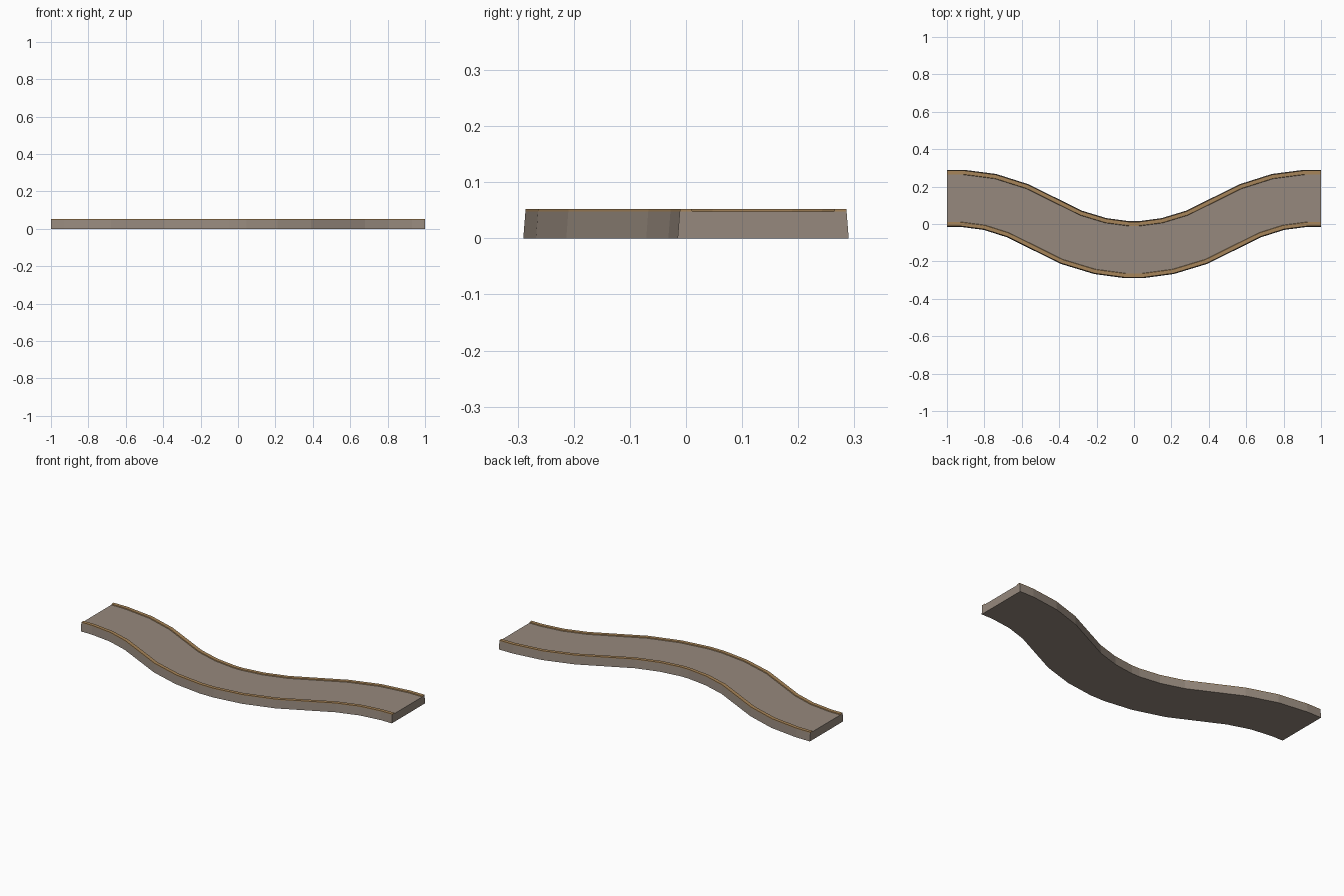
import bpy, bmesh, math
from mathutils import Vector

if "Cube" in bpy.data.objects:
    bpy.data.objects.remove(bpy.data.objects["Cube"])


def material(name, rgb):
    m = bpy.data.materials.new(name)
    m.diffuse_color = (*rgb, 1)
    m.use_nodes = True
    m.node_tree.nodes["Principled BSDF"].inputs["Base Color"].default_value = m.diffuse_color
    return m


stone = material("grey brown", (0.305, 0.25, 0.205))
edge = material("tan edge", (0.39, 0.235, 0.10))

# Centre line of the right half, mirrored to the left
half = [(0.035, -0.1375), (0.18, -0.118), (0.335, -0.071),
        (0.622, 0.071), (0.77, 0.118), (0.92, 0.1375), (1.0, 0.1375)]
path = [Vector((-x, y)) for x, y in reversed(half)] + [Vector(p) for p in half]


def mitres(pts):
    """Sideways offset vector for one unit of width at every path point."""
    out = []
    for i, p in enumerate(pts):
        a = (p - pts[i - 1]).normalized() if i > 0 else None
        b = (pts[i + 1] - p).normalized() if i < len(pts) - 1 else None
        a, b = a or b, b or a
        t = (a + b).normalized()
        out.append(Vector((-t.y, t.x)) / t.dot(a))
    return out


def sweep(name, profile, mat):
    """Closed solid from a (sideways, height) profile along the path."""
    bm = bmesh.new()
    rings = []
    for p, n in zip(path, mitres(path)):
        rings.append([bm.verts.new((p.x + n.x * s, p.y + n.y * s, z)) for s, z in profile])
    k = len(profile)
    for r, q in zip(rings, rings[1:]):
        for i in range(k):
            j = (i + 1) % k
            bm.faces.new((r[i], r[j], q[j], q[i]))
    bm.faces.new(rings[0])
    bm.faces.new(rings[-1])
    bmesh.ops.recalc_face_normals(bm, faces=bm.faces)
    me = bpy.data.meshes.new(name)
    bm.to_mesh(me)
    bm.free()
    me.materials.append(mat)
    ob = bpy.data.objects.new(name, me)
    bpy.context.collection.objects.link(ob)


# Road slab with slightly tapered sides
sweep("path_slab", [(-0.1525, 0), (0.1525, 0), (0.1487, 0.0475), (-0.1487, 0.0475)], stone)

# Thin raised rims along both edges
for name, s in (("back_rim", 1), ("front_rim", -1)):
    sweep(name, [(s * 0.1487, 0.0475), (s * 0.1482, 0.052),
                 (s * 0.128, 0.052), (s * 0.126, 0.0475)], edge)
